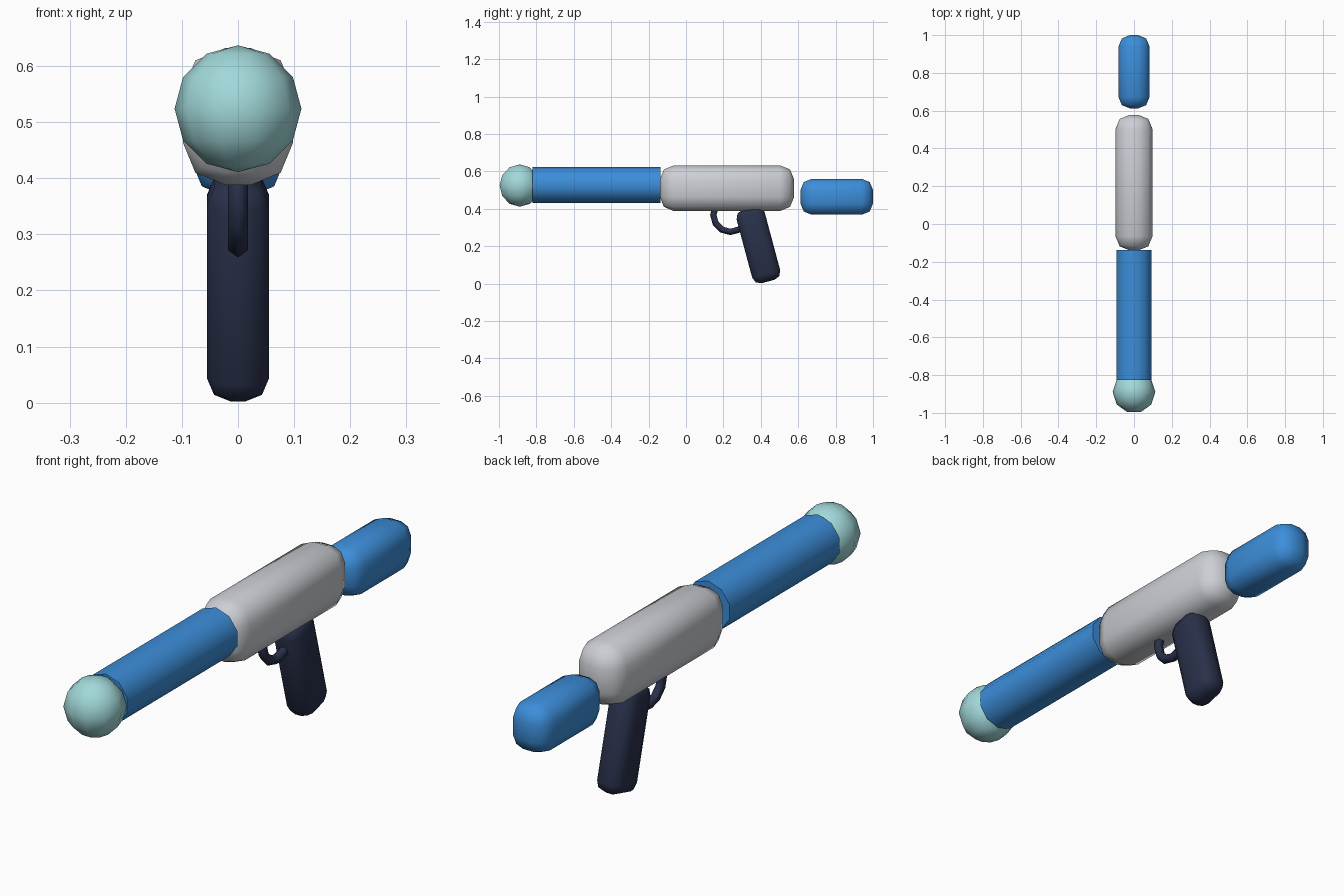
import bpy
import bmesh
import math
from mathutils import Matrix, Vector

if "Cube" in bpy.data.objects:
    bpy.data.objects.remove(bpy.data.objects["Cube"])


def material(name, color):
    mat = bpy.data.materials.new(name)
    mat.use_nodes = True
    mat.diffuse_color = (*color, 1)
    mat.node_tree.nodes["Principled BSDF"].inputs["Base Color"].default_value = (*color, 1)
    return mat


blue = material("blue", (0.045, 0.27, 0.70))
teal = material("pale teal", (0.36, 0.69, 0.70))
grey = material("light grey", (0.60, 0.62, 0.66))
navy = material("dark navy", (0.022, 0.03, 0.068))


def finish(obj, name, mat, angle=180):
    obj.name = obj.data.name = name
    obj.data.materials.append(mat)
    bpy.ops.object.select_all(action="DESELECT")
    obj.select_set(True)
    bpy.context.view_layer.objects.active = obj
    bpy.ops.object.shade_smooth_by_angle(angle=math.radians(angle))
    return obj


def rounded_box(name, mat, center, size, radius, tilt=0):
    """Box with two-step rounded edges, tilted about x."""
    bm = bmesh.new()
    bmesh.ops.create_cube(bm, size=1, matrix=Matrix.Diagonal((*size, 1)))
    bmesh.ops.bevel(bm, geom=bm.edges[:], offset=radius, segments=2,
                    profile=0.5, affect="EDGES", clamp_overlap=True)
    bm.transform(Matrix.Translation(Vector(center)) @ Matrix.Rotation(tilt, 4, "X"))
    mesh = bpy.data.meshes.new(name)
    bm.to_mesh(mesh)
    bm.free()
    obj = bpy.data.objects.new(name, mesh)
    bpy.context.collection.objects.link(obj)
    return finish(obj, name, mat)


# Body, rear stock and tilted grip
rounded_box("body", grey, (0, 0.219, 0.51), (0.196, 0.718, 0.244), 0.075)
rounded_box("stock", blue, (0, 0.806, 0.464), (0.164, 0.388, 0.192), 0.06)
rounded_box("grip", navy, (0, 0.387, 0.207), (0.11, 0.155, 0.405), 0.042,
            math.radians(15))

# Ten-sided barrel with a corner pointing up
front, back = -0.822, -0.137
bpy.ops.mesh.primitive_cylinder_add(vertices=10, radius=0.0975, depth=back - front,
                                    location=(0, (front + back) / 2, 0.527),
                                    rotation=(math.pi / 2, 0, 0))
finish(bpy.context.object, "barrel", blue, 60)

# Muzzle ball
bpy.ops.mesh.primitive_uv_sphere_add(segments=10, ring_count=6, radius=0.113,
                                     location=(0, -0.889, 0.524),
                                     rotation=(0, 0, math.pi / 2))
ball = finish(bpy.context.object, "muzzle_ball", teal)

# Turn the ball so that corners lie on the x axis
widest = max(ball.data.vertices, key=lambda v: abs((ball.rotation_euler.to_matrix() @ v.co).x))
reach = abs((ball.rotation_euler.to_matrix() @ widest.co).x)
if reach < 0.112:
    ball.rotation_euler.z = 0

# Trigger guard ring, its upper part sunk in the body and grip
bpy.ops.mesh.primitive_torus_add(major_segments=12, minor_segments=5,
                                 major_radius=0.089, minor_radius=0.019,
                                 location=(0, 0.237, 0.367),
                                 rotation=(0, math.pi / 2, 0))
finish(bpy.context.object, "trigger_guard", navy)
